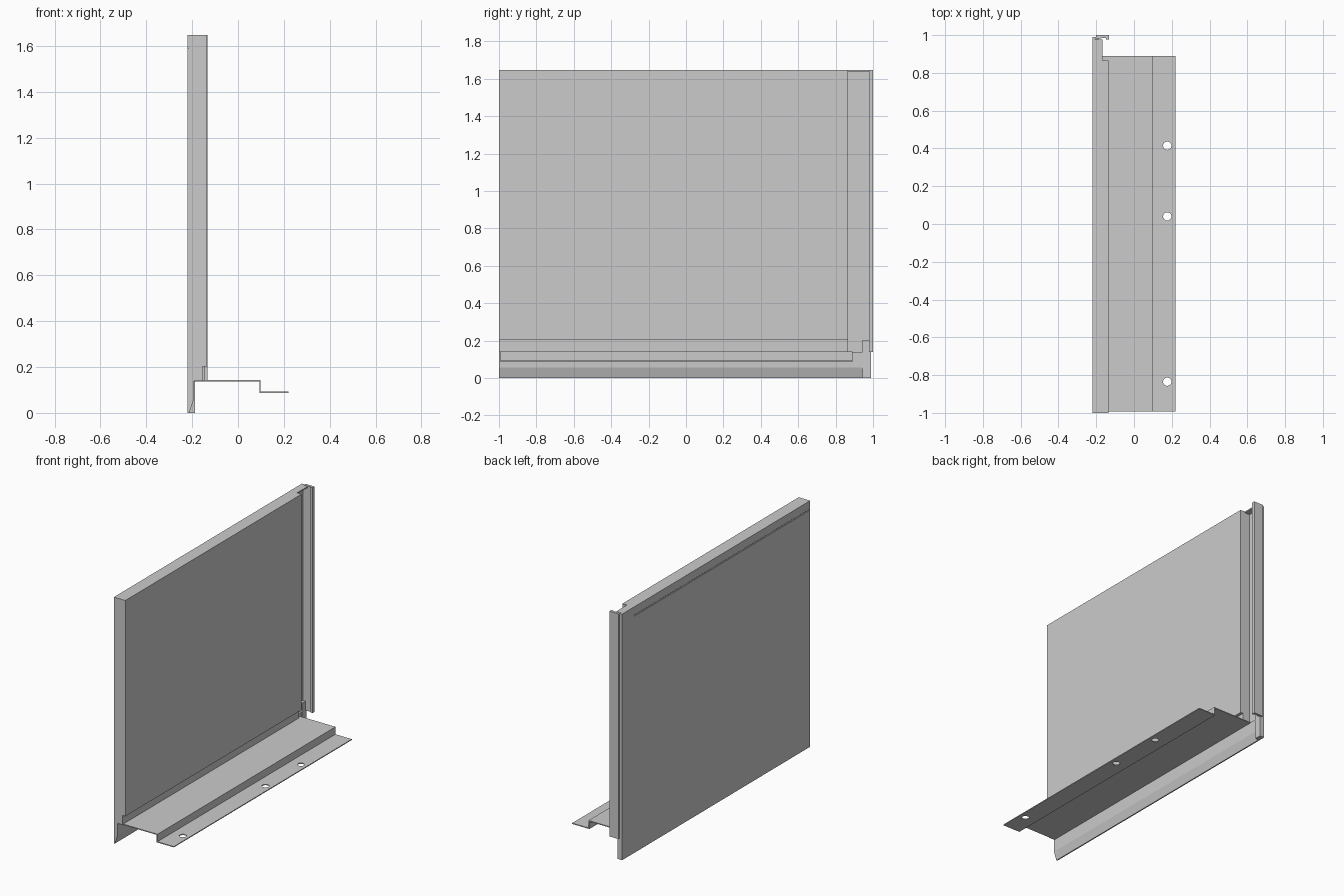
import bpy, bmesh
from mathutils import Vector

if "Cube" in bpy.data.objects:
    bpy.data.objects.remove(bpy.data.objects["Cube"])


def prism(name, pts, a, b, axis):
    """Extrude a closed profile: axis 'y' takes (x, z) points, 'z' takes (x, y)."""
    bm = bmesh.new()
    to3d = (lambda p: (p[0], a, p[1])) if axis == 'y' else (lambda p: (p[0], p[1], a))
    face = bm.faces.new([bm.verts.new(to3d(p)) for p in pts])
    ext = bmesh.ops.extrude_face_region(bm, geom=[face])
    step = Vector((0, b - a, 0)) if axis == 'y' else Vector((0, 0, b - a))
    bmesh.ops.translate(bm, vec=step,
                        verts=[g for g in ext['geom'] if isinstance(g, bmesh.types.BMVert)])
    bmesh.ops.recalc_face_normals(bm, faces=bm.faces)
    mesh = bpy.data.meshes.new(name)
    bm.to_mesh(mesh)
    bm.free()
    ob = bpy.data.objects.new(name, mesh)
    bpy.context.collection.objects.link(ob)
    return ob


def box(name, x0, x1, y0, y1, z0, z1):
    return prism(name, [(x0, y0), (x1, y0), (x1, y1), (x0, y1)], z0, z1, 'z')


TOP = 1.648

# Main panel: recessed foot on the inside, shallow fold line on the outside
prism("panel", [(-.22, .14), (-.155, .14), (-.155, .203), (-.135, .203), (-.135, TOP),
                (-.22, TOP), (-.22, 1.595), (-.217, 1.592), (-.217, 1.588), (-.22, 1.585)],
      -1, .865, 'y')

# Drip lip in three lengths, with a chamfered inner edge
lip = [(-.22, 0), (-.212, 0), (-.194, .055), (-.192, .14), (-.22, .14)]
for i, (y0, y1) in enumerate([(-1, -.84), (-.84, -.48), (-.48, .945)]):
    prism(f"drip_lip_{i + 1}", lip, y0, y1, 'y')

# Side joint: outer skin, top cap, hooked edge and bottom corner block
box("joint_skin", -.22, -.206, .865, .985, .14, TOP)
box("joint_cap", -.206, -.168, .865, .978, TOP - .008, TOP)
prism("joint_hook", [(-.22, .978), (-.148, .986), (-.148, .978), (-.132, .978),
                     (-.132, 1), (-.20, 1), (-.20, .99), (-.22, .99)], .14, TOP, 'z')
box("corner_block", -.22, -.187, .945, .99, 0, .203)

# Stepped mounting flange
T = .006
flange = prism("mounting_flange", [(-.195, .143), (.099, .143), (.099, .09 + T / 2), (.22, .09 + T / 2),
                                   (.22, .09 - T / 2), (.093, .09 - T / 2), (.093, .143 - T),
                                   (-.195, .143 - T)], -.993, .89, 'y')

# Screw holes through the lower flange
for y in (-.835, .04, .415):
    bpy.ops.mesh.primitive_cylinder_add(vertices=24, radius=.022, depth=.05, location=(.176, y, .09))
    cutter = bpy.context.object
    cutter.name = "hole_cutter"
    cutter.hide_render = True
    cutter.hide_set(True)
    mod = flange.modifiers.new("screw_hole", 'BOOLEAN')
    mod.object = cutter
    mod.operation = 'DIFFERENCE'
    mod.solver = 'EXACT'
